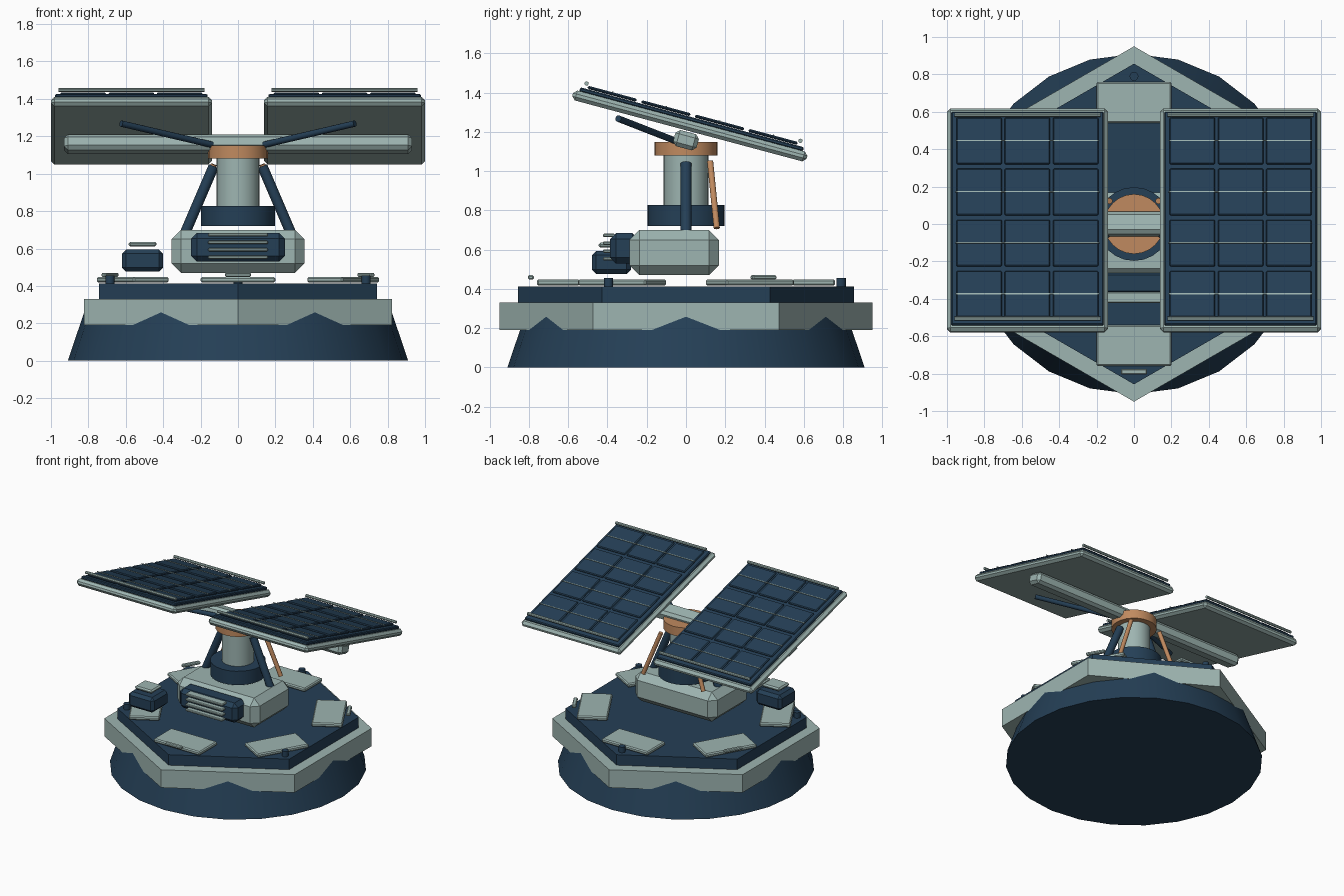
import bpy, math
from mathutils import Vector, Matrix

if "Cube" in bpy.data.objects:
    bpy.data.objects.remove(bpy.data.objects["Cube"])


def mat(name, r, g, b):
    m = bpy.data.materials.new(name)
    m.diffuse_color = (r, g, b, 1)
    m.use_nodes = True
    m.node_tree.nodes["Principled BSDF"].inputs["Base Color"].default_value = m.diffuse_color
    return m


SAGE = mat("sage", 0.34, 0.46, 0.44)
NAVY = mat("navy", 0.018, 0.05, 0.093)
COPPER = mat("copper", 0.53, 0.255, 0.115)


def make(name, verts, faces, m, matrix=None, smooth=False, bevel=0.0):
    me = bpy.data.meshes.new(name)
    me.from_pydata(verts, [], faces)
    me.materials.append(m)
    ob = bpy.data.objects.new(name, me)
    bpy.context.collection.objects.link(ob)
    if matrix is not None:
        ob.matrix_world = matrix
    if bevel:
        b = ob.modifiers.new("bevel", 'BEVEL')
        b.width, b.segments = bevel, 1
    if smooth:
        bpy.ops.object.select_all(action='DESELECT')
        ob.select_set(True)
        bpy.context.view_layer.objects.active = ob
        bpy.ops.object.shade_smooth_by_angle(angle=math.radians(35))
    return ob


def prism(name, m, r0, r1, z0, z1, n=24, matrix=None, smooth=True, bevel=0.0):
    verts = []
    for r, z in ((r0, z0), (r1, z1)):
        for i in range(n):
            a = math.pi / 2 + math.tau * i / n
            verts.append((r * math.cos(a), r * math.sin(a), z))
    faces = [tuple(reversed(range(n))), tuple(range(n, 2 * n))]
    faces += [(i, (i + 1) % n, n + (i + 1) % n, n + i) for i in range(n)]
    return make(name, verts, faces, m, matrix, smooth, bevel)


def box(name, m, centre, size, frame=Matrix(), bevel=0.0):
    x, y, z = (s / 2 for s in size)
    verts = [(sx * x, sy * y, sz * z) for sz in (-1, 1)
             for sx, sy in ((-1, -1), (1, -1), (1, 1), (-1, 1))]
    faces = [(3, 2, 1, 0), (4, 5, 6, 7)]
    faces += [(i, (i + 1) % 4, 4 + (i + 1) % 4, 4 + i) for i in range(4)]
    return make(name, verts, faces, m, frame @ Matrix.Translation(centre), bevel=bevel)


def rod(name, m, a, b, r, n=12, frame=Matrix()):
    a, b = Vector(a), Vector(b)
    d = b - a
    rot = d.to_track_quat('Z', 'Y').to_matrix().to_4x4()
    return prism(name, m, r, r, 0, d.length, n, frame @ Matrix.Translation(a) @ rot)


# Base: round skirt cutting through a hexagonal ring, with a deck on top
prism("base_skirt", NAVY, 0.91, 0.802, 0, 0.32)
prism("base_ring", SAGE, 0.95, 0.95, 0.19, 0.33, 6, smooth=False)
prism("deck", NAVY, 0.857, 0.857, 0.33, 0.412, 6, smooth=False)

# Six deck plates, with handles and bolts alternating outside them
for i in range(6):
    turn = Matrix.Rotation(math.radians(60 * i), 4, 'Z')
    box("deck_plate", SAGE, (0, -0.65, 0.433), (0.4, 0.22, 0.03), turn, 0.008)
    if i % 2 == 0:
        box("deck_handle", SAGE, (0, -0.79, 0.459), (0.14, 0.03, 0.022), turn, 0.006)
    else:
        prism("deck_bolt", NAVY, 0.024, 0.024, 0.41, 0.455, 12,
              turn @ Matrix.Translation((0, -0.79, 0)))

# Main housing with louvred vent
box("housing", SAGE, (0, -0.06, 0.585), (0.71, 0.455, 0.23), bevel=0.05)
box("vent_block", NAVY, (0, -0.315, 0.607), (0.5, 0.145, 0.154), bevel=0.03)
for i in range(4):
    box("vent_louvre", SAGE, (0, -0.393, 0.553 + 0.04 * i), (0.32, 0.06, 0.018), bevel=0.005)

# Side control box
box("control_box", NAVY, (-0.51, -0.38, 0.535), (0.22, 0.2, 0.118), bevel=0.022)
box("control_box_cap", SAGE, (-0.51, -0.38, 0.623), (0.15, 0.13, 0.026), bevel=0.01)

# Mast
prism("mast_collar", NAVY, 0.197, 0.197, 0.72, 0.828)
prism("mast", SAGE, 0.115, 0.115, 0.8, 1.1)
prism("mast_swivel", COPPER, 0.16, 0.16, 1.08, 1.15)

# Panel frame of reference, tilted about the cross beam
tilt = Matrix.Translation((0, 0, 1.158)) @ Matrix.Rotation(math.radians(-15), 4, 'X')
box("cross_beam", SAGE, (0, 0, 0), (1.86, 0.124, 0.085), tilt, 0.02)

for s in (-1, 1):
    # Mast legs, rear pipes and panel struts
    rod("mast_leg", NAVY, (s * 0.13, 0, 1.04), (s * 0.28, 0, 0.69), 0.028)
    rod("rear_pipe", COPPER, (s * 0.13, 0.123, 1.05), (s * 0.26, 0.157, 0.71), 0.016)
    rod("panel_strut", NAVY, (s * 0.14, -0.055, 1.155), (s * 0.625, -0.345, 1.268), 0.017)

    # Solar panel
    cx = s * 0.57
    box("panel_frame", SAGE, (cx, 0, 0.075), (0.86, 1.236, 0.052), tilt, 0.018)
    box("panel_board", NAVY, (cx, 0, 0.11), (0.815, 1.18, 0.022), tilt, 0.006)
    for j in range(4):
        v = (j - 1.5) * 0.283
        for k in range(3):
            box("solar_cell", NAVY, (cx + (k - 1) * 0.258, v, 0.131),
                (0.244, 0.258, 0.016), tilt, 0.006)
        box("cell_wire", SAGE, (cx, v, 0.14), (0.77, 0.006, 0.006), tilt)
    for v in (-0.564, 0.564):
        rod("panel_rail", SAGE, (cx - 0.39, v, 0.148), (cx + 0.39, v, 0.148), 0.011, 8, tilt)
